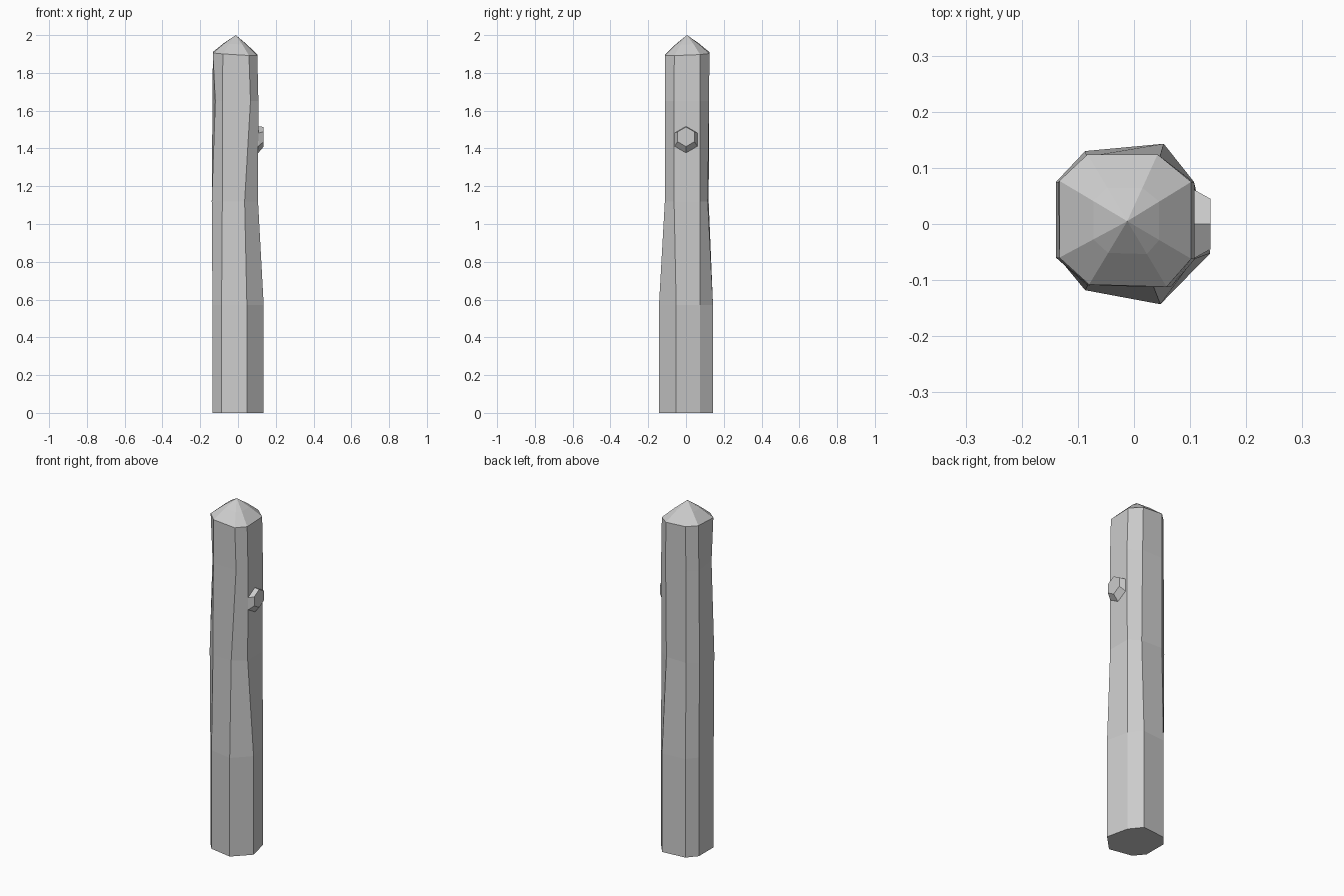
import bpy, bmesh, math
from mathutils import Vector

cube = bpy.data.objects.get("Cube")
if cube:
    bpy.data.objects.remove(cube, do_unlink=True)

# Plain grey material
grey = bpy.data.materials.new("post grey")
grey.use_nodes = True
colour = (0.6, 0.6, 0.6, 1)
grey.diffuse_color = colour
grey.node_tree.nodes["Principled BSDF"].inputs["Base Color"].default_value = colour


def loft(name, rings, tip=None):
    """Skin a stack of point rings, closing the end with a cap or a tip."""
    bm = bmesh.new()
    loops = [[bm.verts.new(p) for p in ring] for ring in rings]
    count = len(loops[0])
    for low, high in zip(loops, loops[1:]):
        for i in range(count):
            j = (i + 1) % count
            bm.faces.new((low[i], low[j], high[j], high[i]))
    bm.faces.new(loops[0][::-1])
    if tip:
        apex = bm.verts.new(tip)
        for i in range(count):
            bm.faces.new((loops[-1][i], loops[-1][(i + 1) % count], apex))
    else:
        bm.faces.new(loops[-1])
    bmesh.ops.recalc_face_normals(bm, faces=bm.faces)
    mesh = bpy.data.meshes.new(name)
    bm.to_mesh(mesh)
    bm.free()
    mesh.materials.append(grey)
    obj = bpy.data.objects.new(name, mesh)
    bpy.context.collection.objects.link(obj)
    return obj


def at(outline, z):
    return [Vector((x, y, z)) for x, y in outline]


# Hewn outlines, counter-clockwise from the front left corner
foot = [(-.087, -.118), (.047, -.143), (.136, -.052), (.107, .075),
        (.053, .143), (-.087, .13), (-.135, .075), (-.135, -.06)]
waist = [(-.083, -.11), (.035, -.112), (.106, -.063), (.106, .073),
         (.045, .115), (-.085, .12), (-.139, .075), (-.139, -.06)]
neck = [(-.083, -.107), (.066, -.112), (.108, -.063), (.108, .073),
        (.045, .122), (-.085, .122), (-.135, .075), (-.12, -.062)]
crown = [(-.08, -.108), (.058, -.112), (.102, -.062), (.102, .075),
         (.042, .124), (-.083, .124), (-.133, .077), (-.133, -.06)]

# Post shaft with a faceted pointed top
apex = Vector((-.012, .005, 2))
rim = [Vector((x, y, 1.9 - .06 * x + .04 * y)) for x, y in crown]
bevel = [p.lerp(apex, .5) + Vector((0, 0, .004)) for p in rim]
loft("post", [at(foot, 0), at(foot, .57), at(waist, 1.12),
              at(neck, 1.65), rim, bevel], apex)


# Cut branch stub on the left side
def hexagon(x, z, radius):
    turns = [math.radians(60 * i + 90) for i in range(6)]
    return [Vector((x, radius * math.cos(a), z + radius * math.sin(a)))
            for a in turns]


loft("branch_stub", [hexagon(.085, 1.442, .075), hexagon(.108, 1.447, .07),
                     hexagon(.136, 1.462, .052)])
